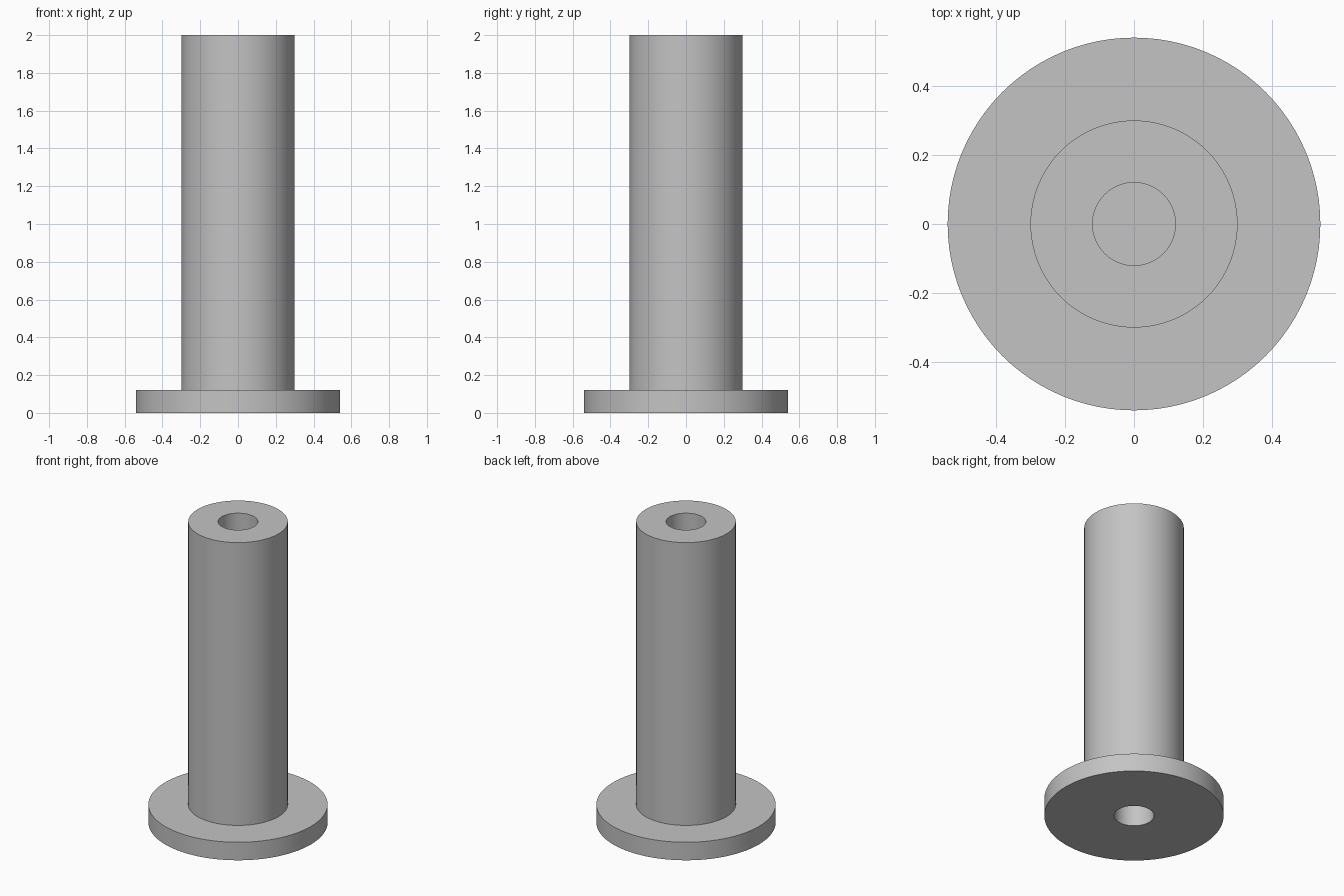
import bpy
import bmesh
import math

SEGMENTS = 96
BORE = 0.12
BORE_DEPTH = 0.5

cube = bpy.data.objects.get("Cube")
if cube:
    bpy.data.objects.remove(cube, do_unlink=True)

grey = bpy.data.materials.new("plain grey")
grey.use_nodes = True
colour = (0.55, 0.55, 0.55, 1)
grey.diffuse_color = colour
grey.node_tree.nodes["Principled BSDF"].inputs["Base Color"].default_value = colour


def lathe(name, profile):
    """Spin a (radius, height) outline around the z axis into a solid."""
    bm = bmesh.new()
    verts = [bm.verts.new((r, 0, z)) for r, z in profile]
    edges = [bm.edges.new(pair) for pair in zip(verts, verts[1:])]
    bmesh.ops.spin(bm, geom=verts + edges, cent=(0, 0, 0), axis=(0, 0, 1),
                   angle=math.tau, steps=SEGMENTS, use_duplicate=False)
    bmesh.ops.remove_doubles(bm, verts=bm.verts, dist=0.0001)
    bmesh.ops.recalc_face_normals(bm, faces=bm.faces)
    mesh = bpy.data.meshes.new(name)
    bm.to_mesh(mesh)
    bm.free()
    mesh.materials.append(grey)
    obj = bpy.data.objects.new(name, mesh)
    bpy.context.collection.objects.link(obj)
    bpy.ops.object.select_all(action="DESELECT")
    obj.select_set(True)
    bpy.context.view_layer.objects.active = obj
    bpy.ops.object.shade_smooth_by_angle(angle=math.radians(30))
    return obj


# Flanged post with a blind bore in each end
lathe("flanged_post", [
    (0, BORE_DEPTH), (BORE, BORE_DEPTH), (BORE, 0),
    (0.54, 0), (0.54, 0.12), (0.30, 0.12), (0.30, 2),
    (BORE, 2), (BORE, 2 - BORE_DEPTH), (0, 2 - BORE_DEPTH),
])
